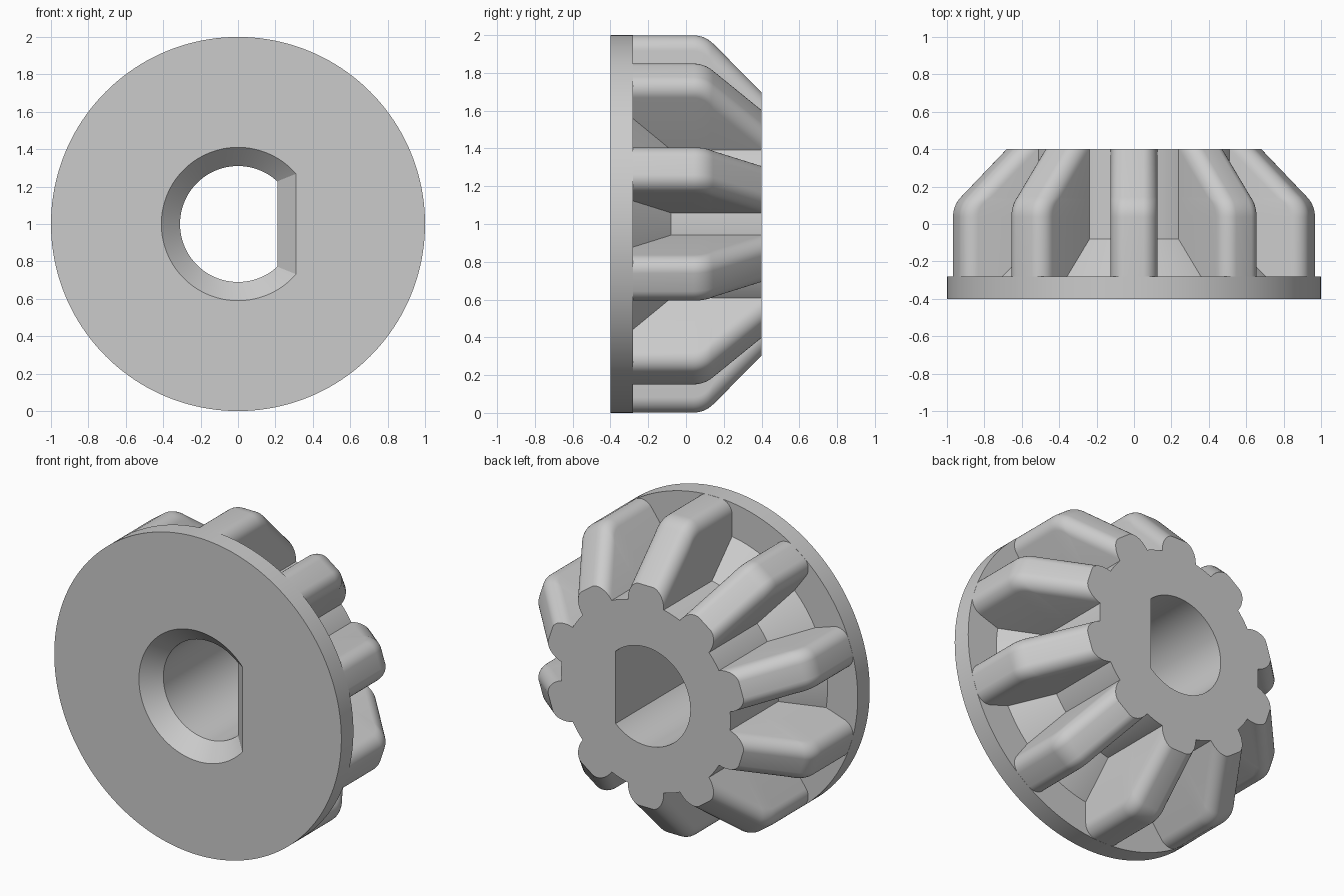
import bpy
import bmesh
from math import cos, sin, pi, acos, sqrt, tan, radians
from mathutils import Matrix

cube = bpy.data.objects.get("Cube")
if cube:
    bpy.data.objects.remove(cube, do_unlink=True)

GREY = (0.6, 0.6, 0.6, 1)
metal = bpy.data.materials.new("plain_grey")
metal.use_nodes = True
metal.diffuse_color = GREY
metal.node_tree.nodes["Principled BSDF"].inputs["Base Color"].default_value = GREY

SEGMENTS = 160
FLAT_STEPS = 20
TEETH = 10
FRONT, SHELF, BACK = -0.4, -0.28, 0.4
ROOT = 0.59
CENTRE = Matrix.Translation((0, 0, 1))


def circle(radius, y):
    return [(radius * cos(2 * pi * i / SEGMENTS), y, radius * sin(2 * pi * i / SEGMENTS))
            for i in range(SEGMENTS)]


def d_shape(radius, flat, y):
    """Circle cut by a flat on its +x side."""
    corner = acos(flat / radius)
    half = SEGMENTS // 2
    points = []
    for i in range(SEGMENTS):
        k = i if i <= half else i - SEGMENTS
        if abs(k) <= FLAT_STEPS:
            points.append((flat, y, radius * sin(corner) * k / FLAT_STEPS))
        else:
            angle = corner + (pi - corner) * (abs(k) - FLAT_STEPS) / (half - FLAT_STEPS)
            side = 1 if k > 0 else -1
            points.append((radius * cos(angle), y, side * radius * sin(angle)))
    return points


def bridge(bm, a, b):
    for i in range(len(a)):
        j = (i + 1) % len(a)
        bm.faces.new((a[i], a[j], b[j], b[i]))


def finish(bm, name):
    bmesh.ops.recalc_face_normals(bm, faces=bm.faces)
    mesh = bpy.data.meshes.new(name)
    bm.to_mesh(mesh)
    bm.free()
    mesh.materials.append(metal)
    return mesh


def place(name, mesh, matrix):
    obj = bpy.data.objects.new(name, mesh)
    bpy.context.collection.objects.link(obj)
    obj.matrix_world = matrix
    return obj


# Flanged hub with a chamfered D-shaped bore, as one closed loop of rings
bm = bmesh.new()
outlines = [circle(1, FRONT), circle(1, SHELF), circle(0.79, SHELF), circle(ROOT, -0.08),
            circle(ROOT, BACK), d_shape(0.31, 0.21, BACK), d_shape(0.31, 0.21, FRONT + 0.1),
            d_shape(0.41, 0.31, FRONT)]
rings = [[bm.verts.new(p) for p in outline] for outline in outlines]
for n, ring in enumerate(rings):
    bridge(bm, ring, rings[(n + 1) % len(rings)])
objects = [place("flanged_hub", finish(bm, "flanged_hub"), CENTRE)]

# Tooth stations along the axis: y, tip radius, slope; straight, rounded bend, 45 degree taper
BEND = 0.15
bend_start = 0.1 - BEND * tan(pi / 8)
stations = [(SHELF, 1, 0)]
for i in range(9):
    a = pi / 4 * i / 8
    stations.append((bend_start + BEND * sin(a), 1 - BEND * (1 - cos(a)), a))
end_y, end_r, _ = stations[-1]
stations.append((BACK, end_r - (BACK - end_y), pi / 4))

# Rounded tooth section across its width
HALF, ROUND = 0.125, 0.075
corner = [(HALF - ROUND + ROUND * cos(a), ROUND - ROUND * sin(a))
          for a in [pi / 2 * i / 8 for i in range(9)]]
section = corner + [(-u, d) for u, d in reversed(corner)]

bm = bmesh.new()
rings = []
for y, tip, slope in stations:
    ring = [(u, y, sqrt(tip * tip - u * u) - d / cos(slope)) for u, d in section]
    ring += [(-HALF, y, ROOT - 0.03), (HALF, y, ROOT - 0.03)]
    rings.append([bm.verts.new(p) for p in ring])
for a, b in zip(rings, rings[1:]):
    bridge(bm, a, b)
bm.faces.new(rings[0])
bm.faces.new(rings[-1])
tooth = finish(bm, "tooth")
for n in range(TEETH):
    turn = Matrix.Rotation(2 * pi * n / TEETH, 4, "Y")
    objects.append(place(f"tooth_{n + 1}", tooth, CENTRE @ turn))

# Smooth curved faces, keep hard edges
bpy.ops.object.select_all(action="DESELECT")
for obj in objects[:2]:
    obj.select_set(True)
bpy.context.view_layer.objects.active = objects[0]
bpy.ops.object.shade_smooth_by_angle(angle=radians(30))
